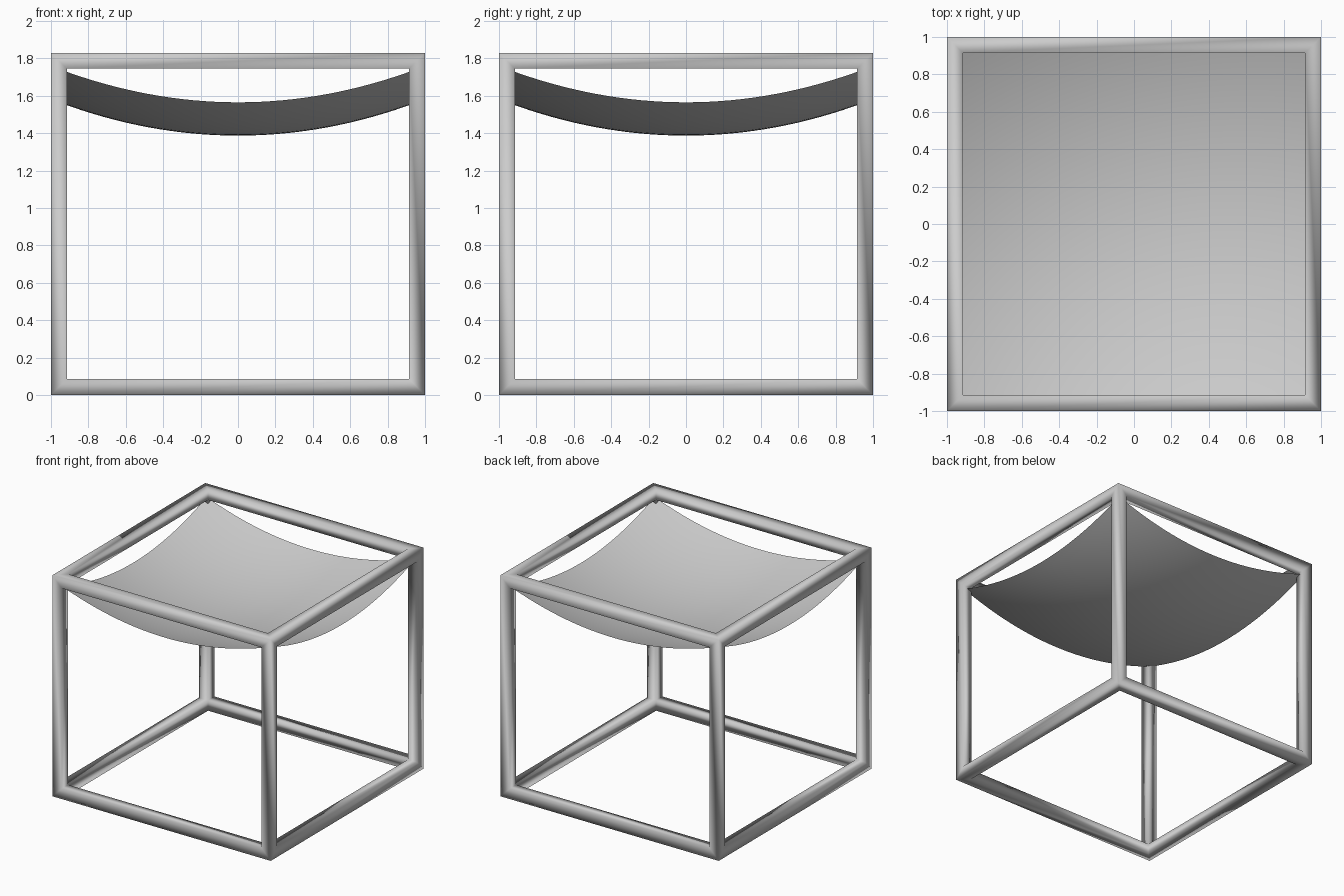
import bpy
import bmesh

if "Cube" in bpy.data.objects:
    bpy.data.objects.remove(bpy.data.objects["Cube"])

HEIGHT = 1.83     # overall frame height
BAR = 0.085       # square bar thickness
HALF = 0.957      # seat reaches the bar centre lines
LOW = 1.387       # lowest point of the seat
SAG = 0.178       # rise from middle to each edge


def add_object(name, bm):
    mesh = bpy.data.meshes.new(name)
    bm.to_mesh(mesh)
    bm.free()
    mesh.polygons.foreach_set("use_smooth", [True] * len(mesh.polygons))
    obj = bpy.data.objects.new(name, mesh)
    bpy.context.collection.objects.link(obj)
    return obj


# Frame: a box whose six faces are inset and opened, leaving mitred bars
bm = bmesh.new()
bmesh.ops.create_cube(bm, size=2)
for v in bm.verts:
    v.co.z = (v.co.z + 1) * HEIGHT / 2
bm.normal_update()
panels = bm.faces[:]
bmesh.ops.inset_individual(bm, faces=panels, thickness=BAR, use_even_offset=True)
# Push each opening inwards by one bar thickness
normals = [f.normal.copy() for f in panels]
caps = []
for face, normal in zip(panels, normals):
    new_face = bmesh.ops.extrude_discrete_faces(bm, faces=[face])["faces"][0]
    bmesh.ops.translate(bm, verts=new_face.verts[:], vec=-normal * BAR)
    caps.append(new_face)
bmesh.ops.delete(bm, geom=caps, context='FACES')
bmesh.ops.remove_doubles(bm, verts=bm.verts[:], dist=0.001)
bmesh.ops.recalc_face_normals(bm, faces=bm.faces[:])
add_object("frame", bm)

# Seat: a sling hung from the four upper corners
bm = bmesh.new()
bmesh.ops.create_grid(bm, x_segments=32, y_segments=32, size=HALF)
for v in bm.verts:
    v.co.z = LOW + SAG * (v.co.x ** 2 + v.co.y ** 2) / HALF ** 2
add_object("seat", bm)
